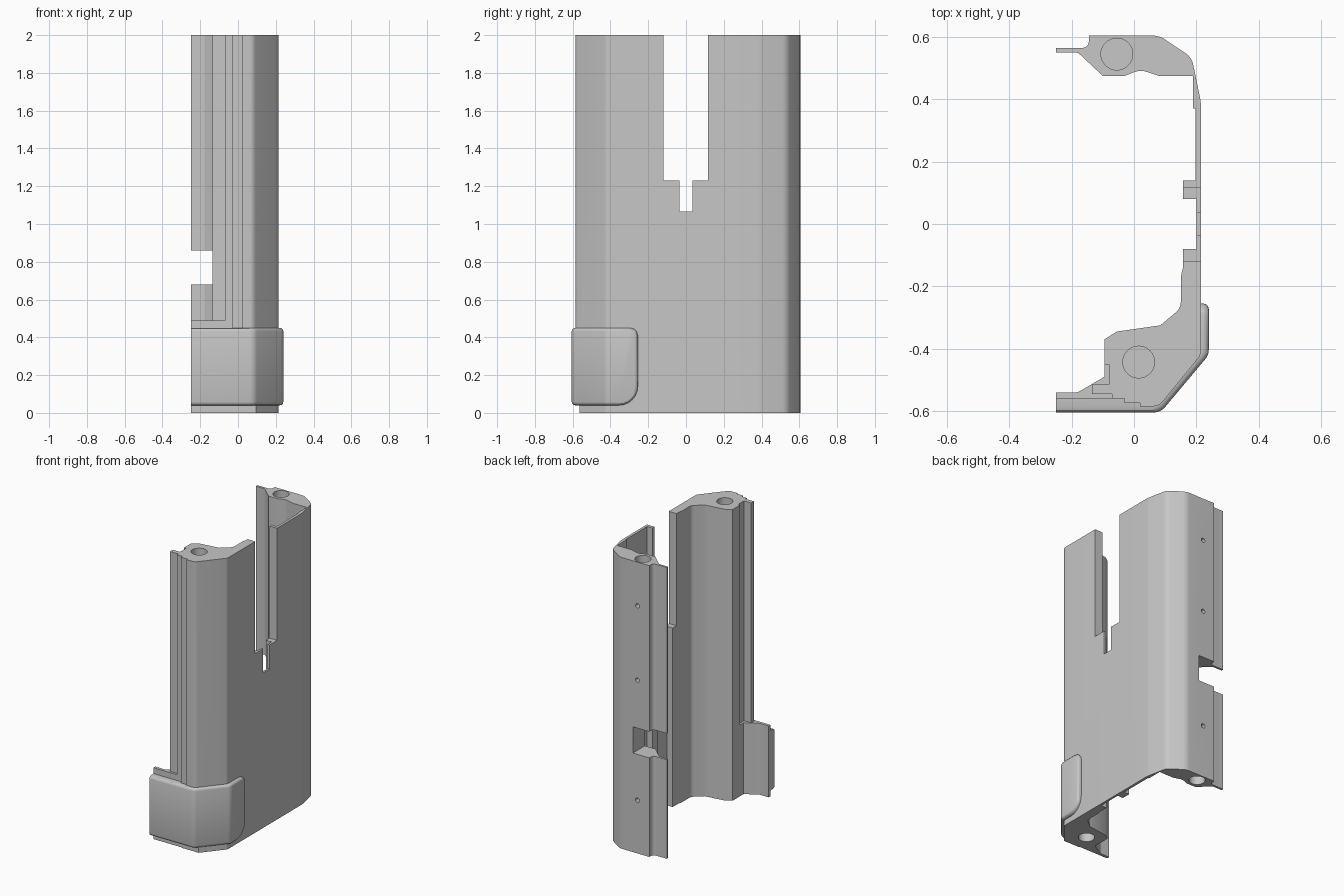
import bpy, bmesh, math
from mathutils import Vector

cube = bpy.data.objects.get("Cube")
if cube:
    bpy.data.objects.remove(cube, do_unlink=True)

grey = bpy.data.materials.new("plain grey")
grey.use_nodes = True
colour = (0.57, 0.57, 0.57, 1)
grey.diffuse_color = colour
grey.node_tree.nodes["Principled BSDF"].inputs["Base Color"].default_value = colour


def rounded(points, steps=5):
    """Outline from (x, y[, radius]) corners, with arcs where a radius is given."""
    out = []
    for i, p in enumerate(points):
        c = Vector(p[:2])
        if len(p) == 2:
            out.append(c)
            continue
        a = (Vector(points[i - 1][:2]) - c).normalized()
        b = (Vector(points[(i + 1) % len(points)][:2]) - c).normalized()
        half = a.angle(b) / 2
        reach = p[2] / math.tan(half)
        centre = c + (a + b).normalized() * p[2] / math.sin(half)
        start = c + a * reach - centre
        end = c + b * reach - centre
        for k in range(steps + 1):
            out.append(centre + start.lerp(end, k / steps).normalized() * p[2])
    return out


def prism(name, points, z0, z1):
    bm = bmesh.new()
    face = bm.faces.new([bm.verts.new((p[0], p[1], z0)) for p in rounded(points)])
    top = bmesh.ops.extrude_face_region(bm, geom=[face], use_keep_orig=True)["geom"]
    bmesh.ops.translate(bm, vec=(0, 0, z1 - z0),
                        verts=[v for v in top if isinstance(v, bmesh.types.BMVert)])
    bmesh.ops.recalc_face_normals(bm, faces=bm.faces)
    return finish(name, bm)


def finish(name, bm):
    mesh = bpy.data.meshes.new(name)
    bm.to_mesh(mesh)
    bm.free()
    mesh.materials.append(grey)
    ob = bpy.data.objects.new(name, mesh)
    bpy.context.collection.objects.link(ob)
    return ob


def box(name, x0, x1, y0, y1, z0, z1):
    return prism(name, [(x0, y0), (x1, y0), (x1, y1), (x0, y1)], z0, z1)


def rod(name, centre, radius, length, along_y=False):
    bpy.ops.mesh.primitive_cylinder_add(vertices=32, radius=radius, depth=length, location=centre,
                                        rotation=(math.pi / 2 if along_y else 0, 0, 0))
    bpy.context.object.name = name
    return bpy.context.object


def activate(ob):
    bpy.ops.object.select_all(action='DESELECT')
    ob.select_set(True)
    bpy.context.view_layer.objects.active = ob


def combine(ob, other, operation='DIFFERENCE'):
    mod = ob.modifiers.new("join", 'BOOLEAN')
    mod.operation, mod.solver, mod.object = operation, 'EXACT', other
    activate(ob)
    bpy.ops.object.modifier_apply(modifier=mod.name)
    bpy.data.objects.remove(other, do_unlink=True)


# Shell: front column, side wall with ribs, back column and back flange
front_column = [
    (-.095, -.37), (-.095, -.45), (-.08, -.45), (-.08, -.515), (-.135, -.515),
    (-.135, -.545), (-.07, -.545), (-.07, -.56), (-.03, -.56), (-.03, -.575),
    (.02, -.575), (.02, -.585), (.08, -.585, .04)]
outer_wall = [(.215, -.42, .04), (.215, .39, .15), (.185, .535, .06), (.08, .605, .08)]
back_column = [
    (-.145, .605), (-.145, .565, .02), (-.25, .565), (-.25, .55), (-.18, .55, .02),
    (-.1, .475), (-.03, .475), (.02, .495, .06), (.08, .475), (.19, .475)]
inner_wall = [
    (.19, .37), (.197, .37), (.197, .14), (.157, .14), (.157, .08), (.2, .08),
    (.2, -.08), (.157, -.08), (.157, -.14), (.15, -.17), (.15, -.27, .04),
    (.085, -.325), (-.055, -.345)]
shell = prism("shell", front_column + outer_wall + back_column + inner_wall, 0, 2)

# Short front flange at the foot of the front column
flange = prism("front_flange", [
    (-.25, -.56), (-.02, -.56), (-.02, -.45), (-.095, -.45), (-.095, -.49),
    (-.18, -.54, .03), (-.25, -.54)], 0, .49)
combine(shell, flange, 'UNION')

# Side slot, back notch and foot step
for cutter in (box("slot_cutter", .1, .3, -.12, .117, 1.23, 2.1),
               box("narrow_slot_cutter", .1, .3, -.035, .035, 1.065, 1.3),
               box("notch_cutter", -.3, -.02, .45, .7, .68, .86),
               box("foot_cutter", -.3, .3, -.7, -.565, -.1, .04)):
    combine(shell, cutter)

# Bolt holes in both column ends, and pin holes in the back
for x, y in ((-.055, .545), (.015, -.443)):
    for z in (0, 2):
        combine(shell, rod("bolt_cutter", (x, y, z), .051, .4))
for z in (.365, 1.19, 1.7):
    combine(shell, rod("pin_cutter", (-.055, .6, z), .015, .1, True))

# Wrap-around guard on the lower front corner
guard = prism("corner_guard", [
    (-.25, -.605), (.085, -.605, .05), (.24, -.42, .05), (.24, -.255), (.205, -.255),
    (.205, -.4), (.08, -.555), (-.25, -.555)], .04, .45)
bm = bmesh.new()
bm.from_mesh(guard.data)


def at_rear(e):
    return all(abs(v.co.y + .255) < 1e-4 for v in e.verts)


def on_outside(v):
    x, y = v.co.x, v.co.y
    return y < -.6 or x > .21 or (x > .08 and y < 1.19 * x - .69)


for low, size in ((True, .1), (False, .04)):
    ends = [e for e in bm.edges if at_rear(e)
            and all((v.co.z < .05) == low and (v.co.z > .44) != low for v in e.verts)]
    bmesh.ops.bevel(bm, geom=ends, offset=size, segments=6 if low else 3,
                    affect='EDGES', profile=.5)
rim = [e for e in bm.edges if all(on_outside(v) for v in e.verts)
       and e.calc_face_angle(0) > .7 and not all(v.co.x < -.24 for v in e.verts)]
bmesh.ops.bevel(bm, geom=rim, offset=.018, segments=3, affect='EDGES', profile=.5)
bmesh.ops.recalc_face_normals(bm, faces=bm.faces)
bm.to_mesh(guard.data)
bm.free()

for ob in (shell, guard):
    ob.data.materials.clear()
    ob.data.materials.append(grey)
    activate(ob)
    bpy.ops.object.shade_smooth_by_angle(angle=math.radians(30))
